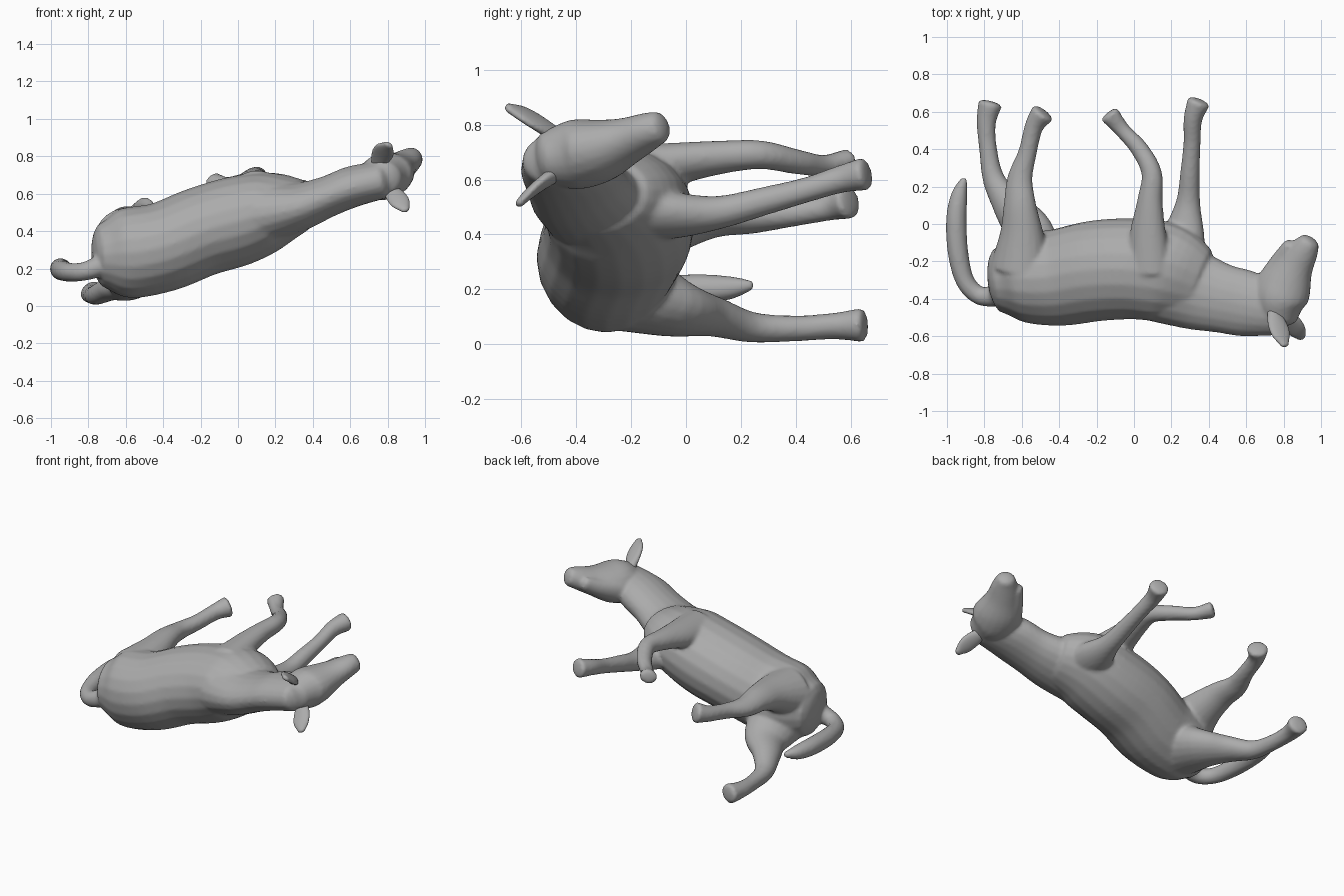
import bpy, bmesh, math
from mathutils import Vector

grey = bpy.data.materials.new("hide_grey")
grey.diffuse_color = (0.41, 0.41, 0.41, 1)
SIDE = Vector((-0.38, 0, 0.92))          # across the leaning animal


def spline(rows, steps):
    """Catmull-Rom interpolation of whole rows (position and radii)."""
    out = []
    for i in range(len(rows) - 1):
        a, b, c, d = (rows[min(max(i + k, 0), len(rows) - 1)] for k in (-1, 0, 1, 2))
        for s in range(steps):
            t = s / steps
            out.append([0.5 * (2 * q + (r - p) * t + (2 * p - 5 * q + 4 * r - u) * t * t
                        + (3 * q - p - 3 * r + u) * t ** 3) for p, q, r, u in zip(a, b, c, d)])
    return out + [list(rows[-1])]


def tube(bm, rows, side=SIDE, steps=5, n=20, cap=0.35):
    """Rounded loft. Row: x, y, z, radius along side, radius across it."""
    rows = [list(r) if len(r) == 5 else list(r) + [r[3]] for r in rows]
    pts = spline(rows, steps)
    pos = [Vector(p[:3]) for p in pts]
    tan = [(pos[min(i + 1, len(pos) - 1)] - pos[max(i - 1, 0)]).normalized() for i in range(len(pos))]
    secs = [(pos[i], tan[i], pts[i][3], pts[i][4]) for i in range(len(pos))]

    def dome(sec, sign):
        p, t, a, b = sec
        return [(p + t * sign * cap * (a + b) * math.sin(q), t, a * math.cos(q), b * math.cos(q))
                for q in (0.4, 0.8, 1.15, 1.42)]
    secs = dome(secs[0], -1)[::-1] + secs + dome(secs[-1], 1)
    rings = []
    for p, t, a, b in secs:
        u = (side - t * side.dot(t)).normalized()
        v = t.cross(u)
        rings.append([bm.verts.new(p + u * a * math.cos(k * math.tau / n) + v * b * math.sin(k * math.tau / n))
                      for k in range(n)])
    for r, s in zip(rings, rings[1:]):
        for k in range(n):
            bm.faces.new((r[k], r[(k + 1) % n], s[(k + 1) % n], s[k]))
    bm.faces.new(rings[0][::-1])
    bm.faces.new(rings[-1])


def finish(name, bm, voxel, smooth):
    """Fuse overlapping lofts into one soft skin."""
    bmesh.ops.recalc_face_normals(bm, faces=bm.faces)
    me = bpy.data.meshes.new(name)
    bm.to_mesh(me)
    bm.free()
    me.materials.append(grey)
    ob = bpy.data.objects.new(name, me)
    bpy.context.collection.objects.link(ob)
    m = ob.modifiers.new("fuse", 'REMESH')
    m.mode, m.voxel_size, m.use_smooth_shade = 'VOXEL', voxel, True
    m = ob.modifiers.new("soften", 'SMOOTH')
    m.factor, m.iterations = 0.5, smooth
    return ob


body = bmesh.new()
# barrel, rump and chest
tube(body, [(-0.71, -0.30, 0.27, 0.18, 0.18), (-0.60, -0.29, 0.28, 0.24, 0.235),
            (-0.40, -0.285, 0.315, 0.24, 0.26), (-0.20, -0.25, 0.395, 0.24, 0.27),
            (0.00, -0.24, 0.455, 0.24, 0.27), (0.18, -0.26, 0.51, 0.21, 0.265),
            (0.32, -0.31, 0.535, 0.15, 0.21)], cap=0.2)
# neck
tube(body, [(0.15, -0.30, 0.50, 0.18, 0.23), (0.34, -0.36, 0.535, 0.13, 0.21),
            (0.48, -0.40, 0.585, 0.11, 0.185), (0.62, -0.43, 0.64, 0.11, 0.175),
            (0.78, -0.47, 0.675, 0.10, 0.13)], cap=0.2)
# skull and muzzle
head_side = Vector((-0.30, -0.10, 0.95))
tube(body, [(0.78, -0.50, 0.68, 0.10, 0.10), (0.78, -0.41, 0.69, 0.125, 0.145),
            (0.81, -0.32, 0.705, 0.115, 0.145), (0.86, -0.22, 0.74, 0.085, 0.105),
            (0.91, -0.14, 0.775, 0.068, 0.08), (0.935, -0.10, 0.79, 0.06, 0.06)], head_side, cap=0.25)
# lower jaw
tube(body, [(0.72, -0.30, 0.68, 0.08, 0.06), (0.78, -0.20, 0.72, 0.06, 0.05),
            (0.83, -0.115, 0.765, 0.045, 0.035)], head_side)

# legs: thigh or shoulder, knee, shin, hoof
LEGS = [
    [(-0.55, -0.22, 0.21, 0.17, 0.19), (-0.57, -0.04, 0.13, 0.10, 0.14), (-0.67, 0.10, 0.10, 0.07, 0.09),
     (-0.75, 0.24, 0.062, 0.055, 0.06), (-0.78, 0.40, 0.058, 0.047, 0.048),
     (-0.79, 0.54, 0.066, 0.048, 0.052), (-0.77, 0.64, 0.07, 0.062, 0.065)],
    [(-0.60, -0.22, 0.38, 0.15, 0.17), (-0.60, -0.05, 0.43, 0.10, 0.12), (-0.61, 0.10, 0.46, 0.07, 0.09),
     (-0.61, 0.24, 0.46, 0.055, 0.07), (-0.57, 0.38, 0.475, 0.048, 0.05),
     (-0.535, 0.52, 0.50, 0.05, 0.05), (-0.49, 0.59, 0.52, 0.065, 0.065)],
    [(0.08, -0.25, 0.62, 0.10, 0.13), (0.075, -0.05, 0.655, 0.075, 0.10), (0.085, 0.12, 0.68, 0.06, 0.07),
     (0.095, 0.27, 0.69, 0.052, 0.055), (0.03, 0.40, 0.665, 0.045, 0.048),
     (-0.06, 0.50, 0.65, 0.04, 0.042), (-0.13, 0.585, 0.665, 0.045, 0.055)],
    [(0.25, -0.22, 0.48, 0.10, 0.14), (0.27, -0.04, 0.47, 0.08, 0.11), (0.29, 0.12, 0.48, 0.06, 0.065),
     (0.30, 0.28, 0.52, 0.052, 0.052), (0.31, 0.43, 0.56, 0.046, 0.046),
     (0.315, 0.56, 0.60, 0.05, 0.05), (0.345, 0.65, 0.62, 0.06, 0.062)],
]
for leg in LEGS:
    tube(body, leg, cap=0.14)

# tail
tube(body, [(-0.72, -0.38, 0.22, 0.06), (-0.82, -0.385, 0.185, 0.05), (-0.90, -0.31, 0.18, 0.05),
            (-0.94, -0.16, 0.19, 0.055), (-0.95, 0.02, 0.20, 0.055), (-0.935, 0.15, 0.205, 0.045),
            (-0.91, 0.235, 0.215, 0.02)])
finish("cow_body", body, 0.012, 4)

# ears: flattened leaf shapes with a hollowed face
EARS = {
    "upper_ear": ([(0.74, -0.46, 0.75, 0.03, 0.03), (0.765, -0.53, 0.80, 0.055, 0.024),
                   (0.785, -0.59, 0.835, 0.055, 0.02), (0.805, -0.645, 0.86, 0.025, 0.015)],
                  Vector((0.75, 0.2, -0.5))),
    "lower_ear": ([(0.80, -0.46, 0.63, 0.03, 0.03), (0.84, -0.52, 0.59, 0.052, 0.024),
                   (0.87, -0.57, 0.55, 0.052, 0.02), (0.895, -0.605, 0.515, 0.025, 0.015)],
                  Vector((0.5, 0.6, 0.6))),
}
for name, (rows, side) in EARS.items():
    bm = bmesh.new()
    tube(bm, rows, side)
    finish(name, bm, 0.007, 2)
